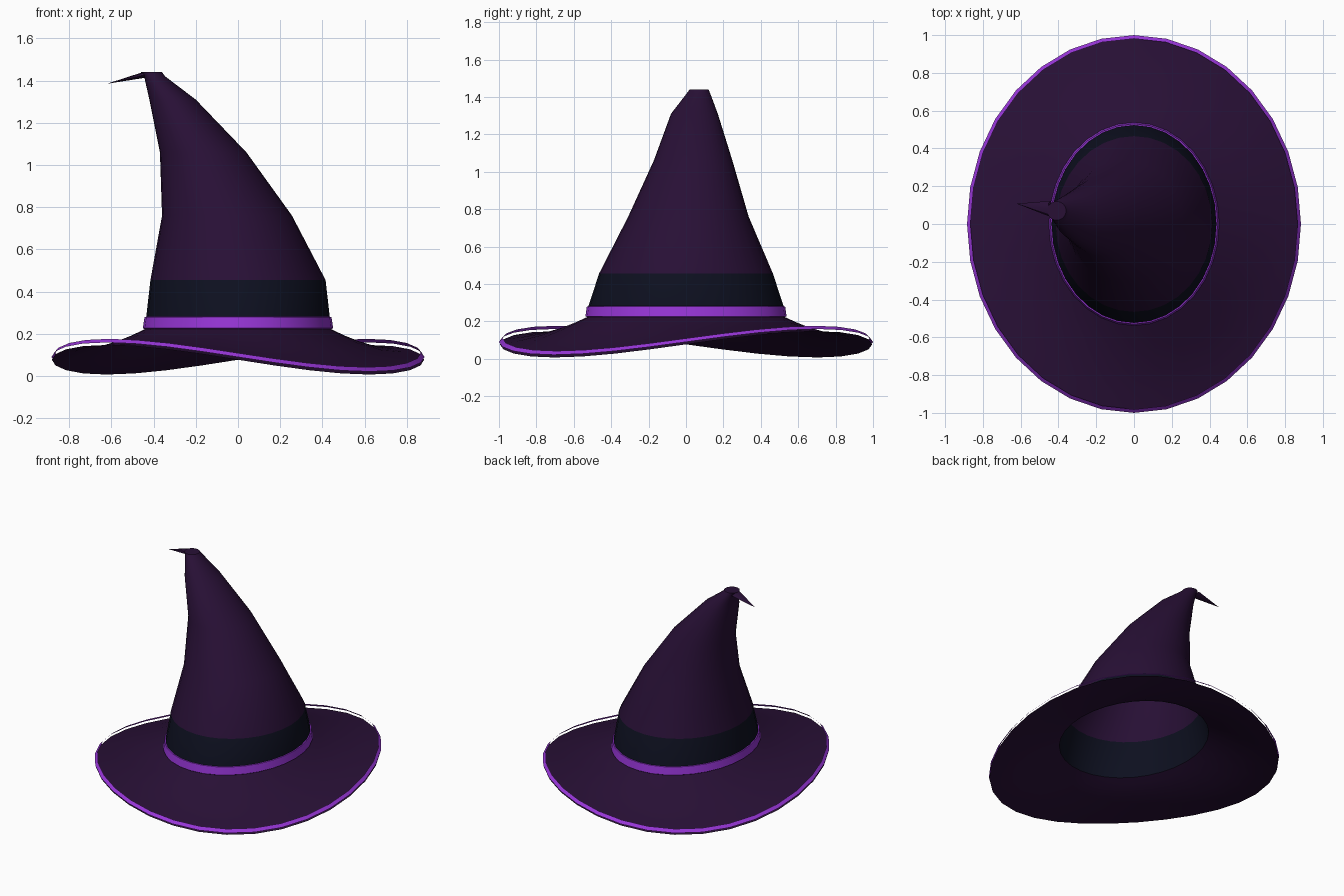
import bpy, bmesh, math

if "Cube" in bpy.data.objects:
    bpy.data.objects.remove(bpy.data.objects["Cube"])

N = 32  # sides around the hat


def material(name, rgb):
    m = bpy.data.materials.new(name)
    m.diffuse_color = (*rgb, 1)
    m.use_nodes = True
    m.node_tree.nodes["Principled BSDF"].inputs["Base Color"].default_value = m.diffuse_color
    return m


PURPLE = material("dark purple cloth", (0.021, 0.005, 0.036))
NAVY = material("navy band", (0.004, 0.005, 0.014))
VIOLET = material("bright violet trim", (0.31, 0.036, 0.68))


def ring(cx, cy, rx, ry, z, wave=0.0):
    """Elliptical loop whose height dips and rises twice around."""
    pts = []
    for i in range(N):
        a = 2 * math.pi * i / N
        pts.append((cx + rx * math.cos(a), cy + ry * math.sin(a), z + wave * math.sin(2 * a)))
    return pts


def loft(name, rings, mats, band_material=None, cap=False):
    """Skin a stack of rings; band_material gives the slot for each band."""
    bm = bmesh.new()
    loops = [[bm.verts.new(p) for p in r] for r in rings]
    for k, (lo, hi) in enumerate(zip(loops, loops[1:])):
        for i in range(N):
            j = (i + 1) % N
            f = bm.faces.new((lo[i], lo[j], hi[j], hi[i]))
            f.material_index = band_material(k) if band_material else 0
    if cap:
        bm.faces.new(loops[-1])
    return finish(name, bm, mats)


def finish(name, bm, mats):
    mesh = bpy.data.meshes.new(name)
    bm.to_mesh(mesh)
    bm.free()
    for m in mats:
        mesh.materials.append(m)
    ob = bpy.data.objects.new(name, mesh)
    bpy.context.collection.objects.link(ob)
    bpy.ops.object.select_all(action='DESELECT')
    ob.select_set(True)
    bpy.context.view_layer.objects.active = ob
    bpy.ops.object.shade_smooth_by_angle(angle=math.radians(35))
    return ob


# Bent crown: the lowest bands are the navy ribbon
crown = [
    (0.0, 0.0, 0.442, 0.530, 0.22),
    (0.0, 0.0, 0.435, 0.522, 0.28),
    (0.0, 0.0, 0.415, 0.465, 0.455),
    (-0.052, 0.013, 0.308, 0.322, 0.76),
    (-0.165, 0.038, 0.205, 0.210, 1.06),
    (-0.310, 0.045, 0.110, 0.125, 1.31),
    (-0.395, 0.067, 0.050, 0.062, 1.42),
    (-0.410, 0.070, 0.050, 0.050, 1.44),
]
loft("crown", [ring(*r) for r in crown], [PURPLE, NAVY], lambda k: 1 if k < 2 else 0, cap=True)

# Wavy brim: radius fraction, height, wave
brim = [(0.51, 0.222, 0.0), (0.58, 0.192, 0.004), (0.66, 0.162, 0.014),
        (0.78, 0.122, 0.033), (0.90, 0.094, 0.054), (1.0, 0.077, 0.070)]


def brim_ring(f, z, wave):
    # the inner opening is slightly rounder than the rim
    t = (f - 0.51) / 0.49
    return ring(0, 0, 0.442 + (0.882 - 0.442) * t, 0.530 + (0.995 - 0.530) * t, z, wave)


loft("brim", [brim_ring(*b) for b in brim], [PURPLE])

# Violet edging raised just above the rim
loft("brim_trim", [ring(0, 0, 0.884, 1.0, 0.090, 0.069),
                   ring(0, 0, 0.866, 0.981, 0.109, 0.067)], [VIOLET])

# Violet cord at the base of the crown
loft("hat_band", [ring(0, 0, 0.446, 0.532, 0.224),
                  ring(0, 0, 0.451, 0.538, 0.227),
                  ring(0, 0, 0.443, 0.530, 0.280),
                  ring(0, 0, 0.436, 0.523, 0.281)], [VIOLET])

# Drooping point folded over at the top
bm = bmesh.new()
apex = bm.verts.new((-0.622, 0.108, 1.385))
base = [bm.verts.new((-0.443 + 0.012 * -math.sin(a), 0.080 + 0.042 * math.cos(a), 1.427 + 0.012 * math.sin(a)))
        for a in (2 * math.pi * i / 8 for i in range(8))]
for i in range(8):
    bm.faces.new((base[i], apex, base[(i + 1) % 8]))
bm.faces.new(base)
bmesh.ops.recalc_face_normals(bm, faces=bm.faces)
finish("bent_tip", bm, [PURPLE])
